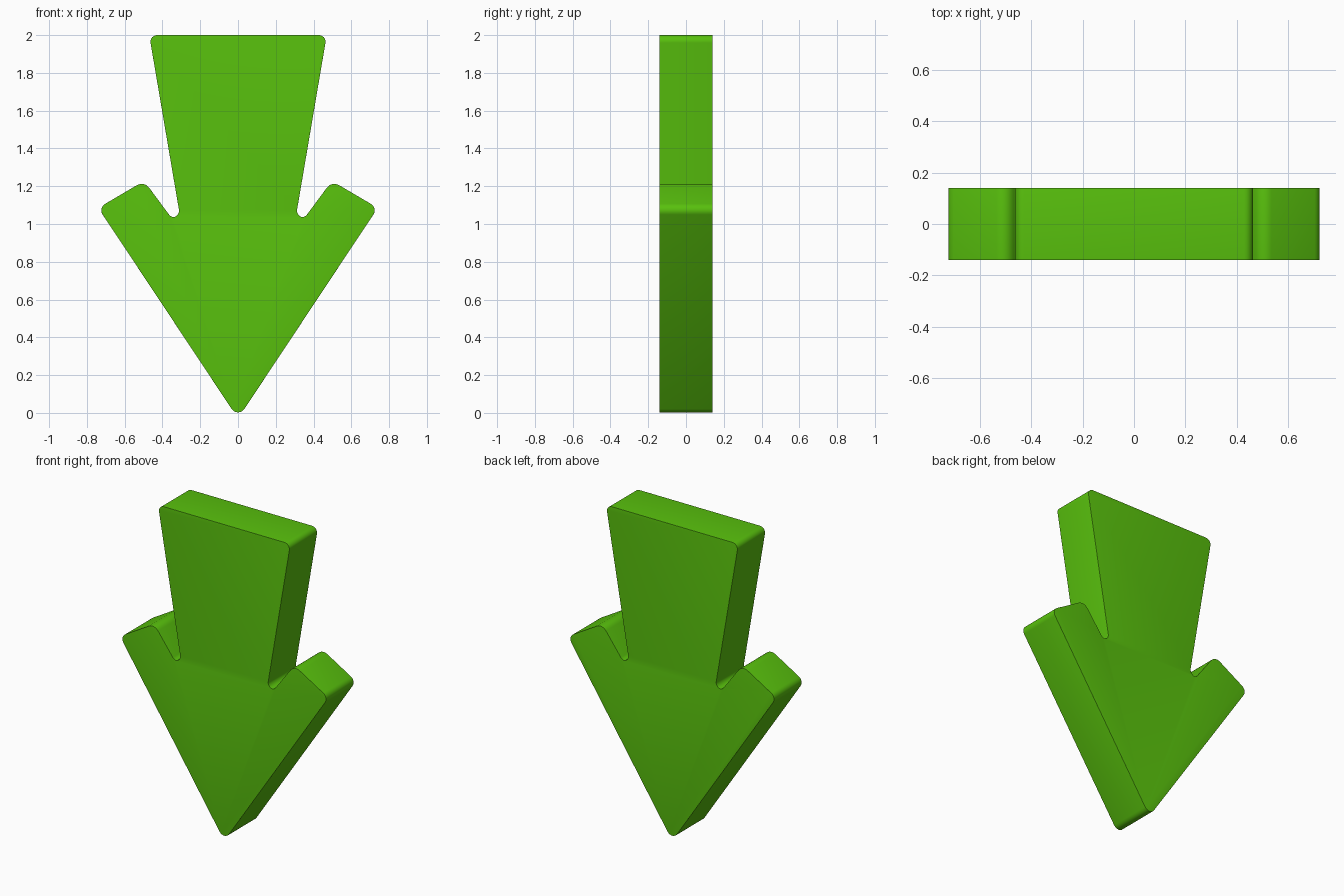
import bpy, bmesh, math
from mathutils import Vector

if "Cube" in bpy.data.objects:
    bpy.data.objects.remove(bpy.data.objects["Cube"])

# Right half of the outline (x, z, corner radius), from tip to top
half = [(0.74, 1.085, 0.04), (0.497, 1.228, 0.05), (0.355, 1.036, 0.034),
        (0.306, 1.036, 0.034), (0.47, 2.0, 0.035)]
corners = [(0, -0.03, 0.04)] + half + [(-x, z, r) for x, z, r in reversed(half)]
DEPTH, BEVEL, SEG = 0.14, 0.03, 6


def rounded(points):
    """Replace each corner with a tangent arc."""
    out = []
    for i, (x, z, r) in enumerate(points):
        p = Vector((x, z))
        a = (Vector(points[i - 1][:2]) - p).normalized()
        b = (Vector(points[(i + 1) % len(points)][:2]) - p).normalized()
        ang = a.angle(b) / 2
        centre = p + (a + b).normalized() * (r / math.sin(ang))
        t = r / math.tan(ang)
        va, vb = p + a * t - centre, p + b * t - centre
        sweep = math.pi - 2 * ang
        for k in range(SEG + 1):
            f = k / SEG
            v = (va * math.sin((1 - f) * sweep) + vb * math.sin(f * sweep)) / math.sin(sweep)
            out.append(centre + v)
    return out


# Arrow body: outline extruded front to back
bm = bmesh.new()
face = bm.faces.new([bm.verts.new((p.x, -DEPTH, p.y)) for p in rounded(corners)])
ext = bmesh.ops.extrude_face_region(bm, geom=[face], use_keep_orig=True)
for v in ext["geom"]:
    if isinstance(v, bmesh.types.BMVert):
        v.co.y = DEPTH
bmesh.ops.recalc_face_normals(bm, faces=bm.faces)

# Rounded front and back rims
rims = [e for e in bm.edges if abs(e.verts[0].co.y - e.verts[1].co.y) < 1e-6]
bmesh.ops.bevel(bm, geom=rims, offset=BEVEL, offset_type='OFFSET', segments=5,
                profile=0.5, affect='EDGES', clamp_overlap=True)
bmesh.ops.recalc_face_normals(bm, faces=bm.faces)

mesh = bpy.data.meshes.new("down_arrow")
bm.to_mesh(mesh)
bm.free()
arrow = bpy.data.objects.new("down_arrow", mesh)
bpy.context.collection.objects.link(arrow)

green = bpy.data.materials.new("bright green")
green.diffuse_color = (0.098, 0.53, 0.004, 1)
green.use_nodes = True
green.node_tree.nodes["Principled BSDF"].inputs["Base Color"].default_value = green.diffuse_color
mesh.materials.append(green)

bpy.context.view_layer.objects.active = arrow
arrow.select_set(True)
bpy.ops.object.shade_smooth_by_angle(angle=math.radians(35))
